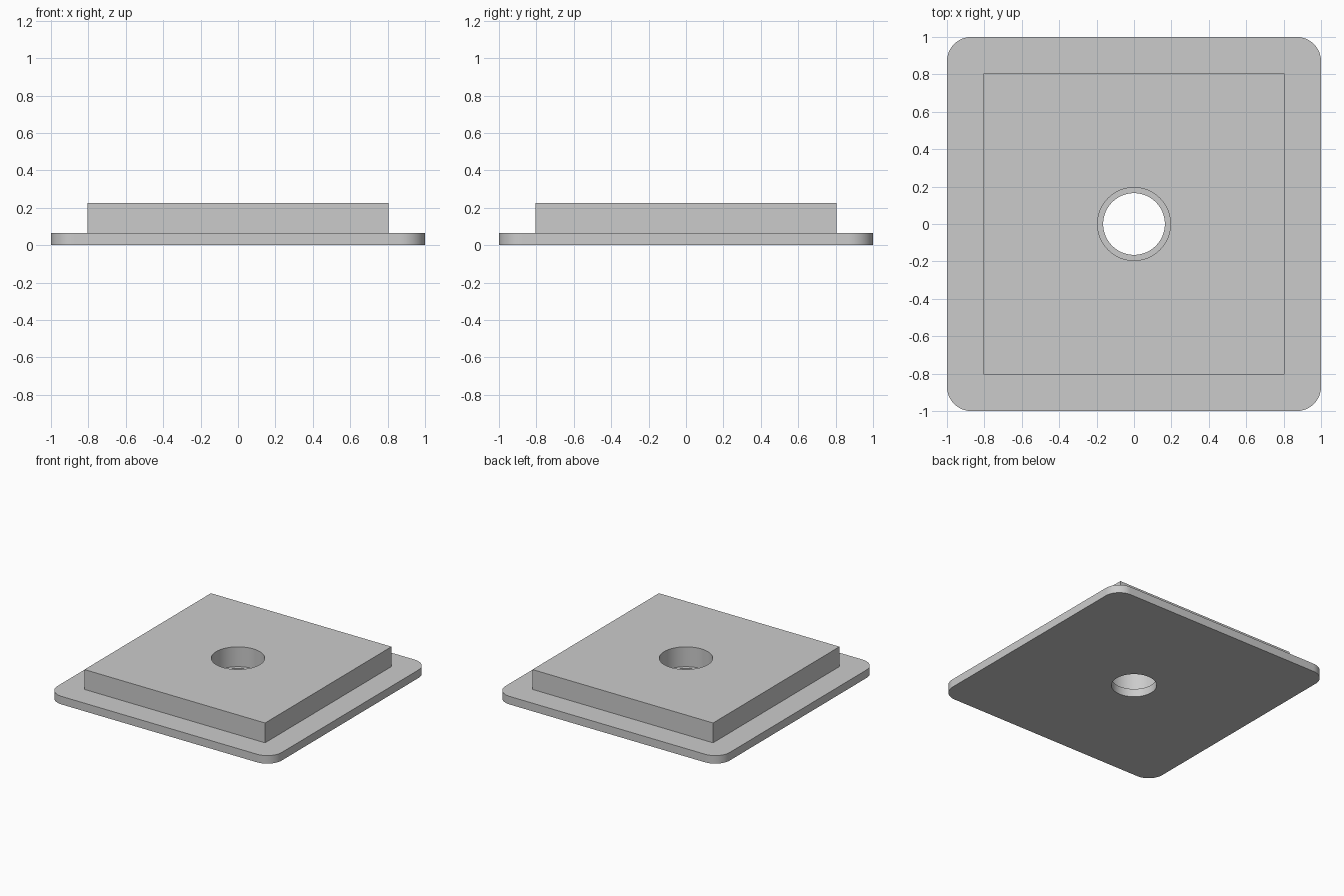
import bpy
import bmesh
from math import cos, sin, pi, radians

if "Cube" in bpy.data.objects:
    bpy.data.objects.remove(bpy.data.objects["Cube"], do_unlink=True)

PLATE_TOP, PAD_TOP = 0.065, 0.225
HALF, CORNER = 1.0, 0.13
PAD_HALF = 0.805
BORE_R, COUNTERBORE_R = 0.165, 0.195

grey = bpy.data.materials.new("light grey")
grey.use_nodes = True
colour = (0.6, 0.6, 0.6, 1)
grey.diffuse_color = colour
grey.node_tree.nodes["Principled BSDF"].inputs["Base Color"].default_value = colour

bm = bmesh.new()


def rounded_square(half, radius, steps):
    """Outline of a square whose corners are arcs."""
    points = []
    for corner in range(4):
        turn = corner * pi / 2
        cx = (half - radius) * (1 if corner in (0, 3) else -1)
        cy = (half - radius) * (1 if corner < 2 else -1)
        for i in range(steps + 1):
            a = turn + pi / 2 * i / steps
            points.append((cx + radius * cos(a), cy + radius * sin(a)))
    return points


def circle(radius, sides=64):
    return [(radius * cos(2 * pi * i / sides), radius * sin(2 * pi * i / sides))
            for i in range(sides)]


def ring(points, z):
    """Closed loop of vertices at one height."""
    return [bm.verts.new((x, y, z)) for x, y in points]


def wall(low, high):
    """Upright faces between two matching loops."""
    for i in range(len(low)):
        j = (i + 1) % len(low)
        bm.faces.new((low[i], low[j], high[j], high[i]))


def cap(outer, inner):
    """Flat face between an outer loop and the loop inside it."""
    edges = []
    for loop in (outer, inner):
        for i, vert in enumerate(loop):
            pair = (vert, loop[(i + 1) % len(loop)])
            edges.append(bm.edges.get(pair) or bm.edges.new(pair))
    bmesh.ops.triangle_fill(bm, edges=edges, use_beauty=True, normal=(0, 0, 1))


# Outlines
plate = rounded_square(HALF, CORNER, 16)
pad = [(PAD_HALF, PAD_HALF), (-PAD_HALF, PAD_HALF),
       (-PAD_HALF, -PAD_HALF), (PAD_HALF, -PAD_HALF)]
bore, counterbore = circle(BORE_R), circle(COUNTERBORE_R)

plate_low, plate_high = ring(plate, 0), ring(plate, PLATE_TOP)
pad_low, pad_high = ring(pad, PLATE_TOP), ring(pad, PAD_TOP)
bore_low, bore_high = ring(bore, 0), ring(bore, PLATE_TOP)
counter_low, counter_high = ring(counterbore, PLATE_TOP), ring(counterbore, PAD_TOP)

# Plate edge, pad sides and stepped hole
wall(plate_low, plate_high)
wall(pad_low, pad_high)
wall(bore_low, bore_high)
wall(counter_low, counter_high)

# Underside, flange, hole ledge and pad top
cap(plate_low, bore_low)
cap(plate_high, pad_low)
cap(counter_low, bore_high)
cap(pad_high, counter_high)

bmesh.ops.recalc_face_normals(bm, faces=bm.faces[:])
mesh = bpy.data.meshes.new("flanged_base_plate")
bm.to_mesh(mesh)
bm.free()
mesh.materials.append(grey)

base = bpy.data.objects.new("flanged_base_plate", mesh)
bpy.context.collection.objects.link(base)
bpy.ops.object.select_all(action="DESELECT")
base.select_set(True)
bpy.context.view_layer.objects.active = base
bpy.ops.object.shade_smooth_by_angle(angle=radians(30))
